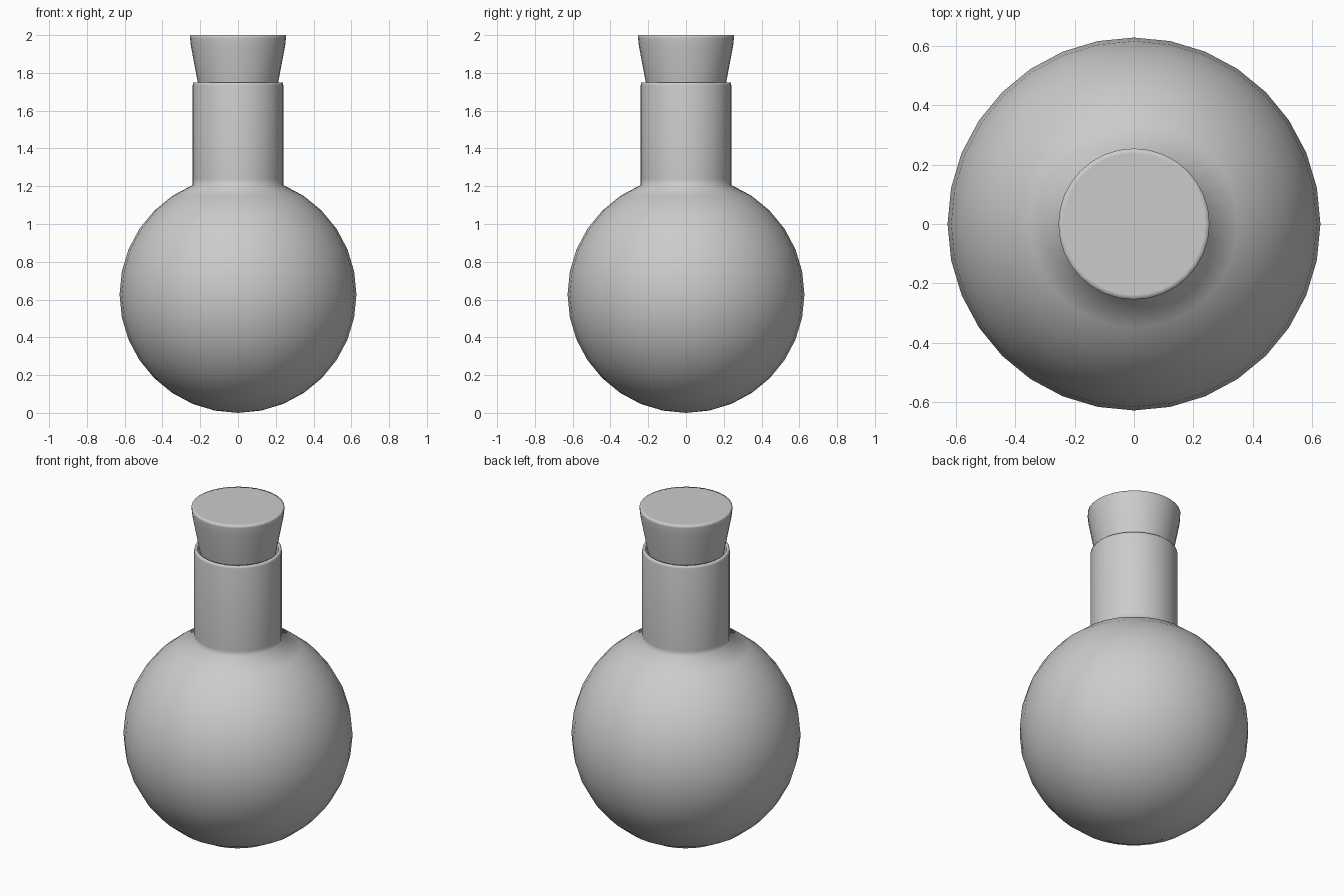
import bpy, bmesh, math

if "Cube" in bpy.data.objects:
    bpy.data.objects.remove(bpy.data.objects["Cube"])

SEG = 32
R, WALL = 0.627, 0.02


def lathe(name, profile):
    """Revolve (radius, z) points around z; radius 0 gives a pole."""
    bm = bmesh.new()
    verts = [bm.verts.new((r, 0, z)) for r, z in profile]
    edges = [bm.edges.new(pair) for pair in zip(verts, verts[1:])]
    bmesh.ops.spin(bm, geom=verts + edges, cent=(0, 0, 0), axis=(0, 0, 1),
                   angle=2 * math.pi, steps=SEG, use_duplicate=False)
    bmesh.ops.remove_doubles(bm, verts=bm.verts, dist=1e-4)
    bmesh.ops.recalc_face_normals(bm, faces=bm.faces)
    mesh = bpy.data.meshes.new(name)
    bm.to_mesh(mesh)
    bm.free()
    for p in mesh.polygons:
        p.use_smooth = True
    obj = bpy.data.objects.new(name, mesh)
    bpy.context.collection.objects.link(obj)
    return obj


def arc(radius):
    """Sphere profile from the bottom pole up to the neck opening."""
    step = math.pi / 16
    return [(radius * math.sin(i * step) if i else 0, R - radius * math.cos(i * step))
            for i in range(15)]


# Hollow round flask: outer wall, neck with rim, then inner wall back down
outer = arc(R)
neck_r, neck_z = outer[-1]
inner_r = neck_r - WALL
outer_neck = [(neck_r, neck_z + 0.03), (neck_r, 1.735), (neck_r - 0.003, 1.748)]
inner_neck = [(inner_r + 0.003, 1.748), (inner_r, 1.735), (inner_r, neck_z)]
inner = arc(R - WALL)[-2::-1]
lathe("flask", outer + outer_neck + inner_neck + inner)

# Tapered stopper with a slightly flared top
lathe("stopper", [(0, 1.60), (0.17, 1.60), (0.184, 1.61), (0.213, 1.75),
                  (0.249, 1.94), (0.254, 1.985), (0.254, 2.0),
                  (0.238, 2.0), (0, 2.0)])
